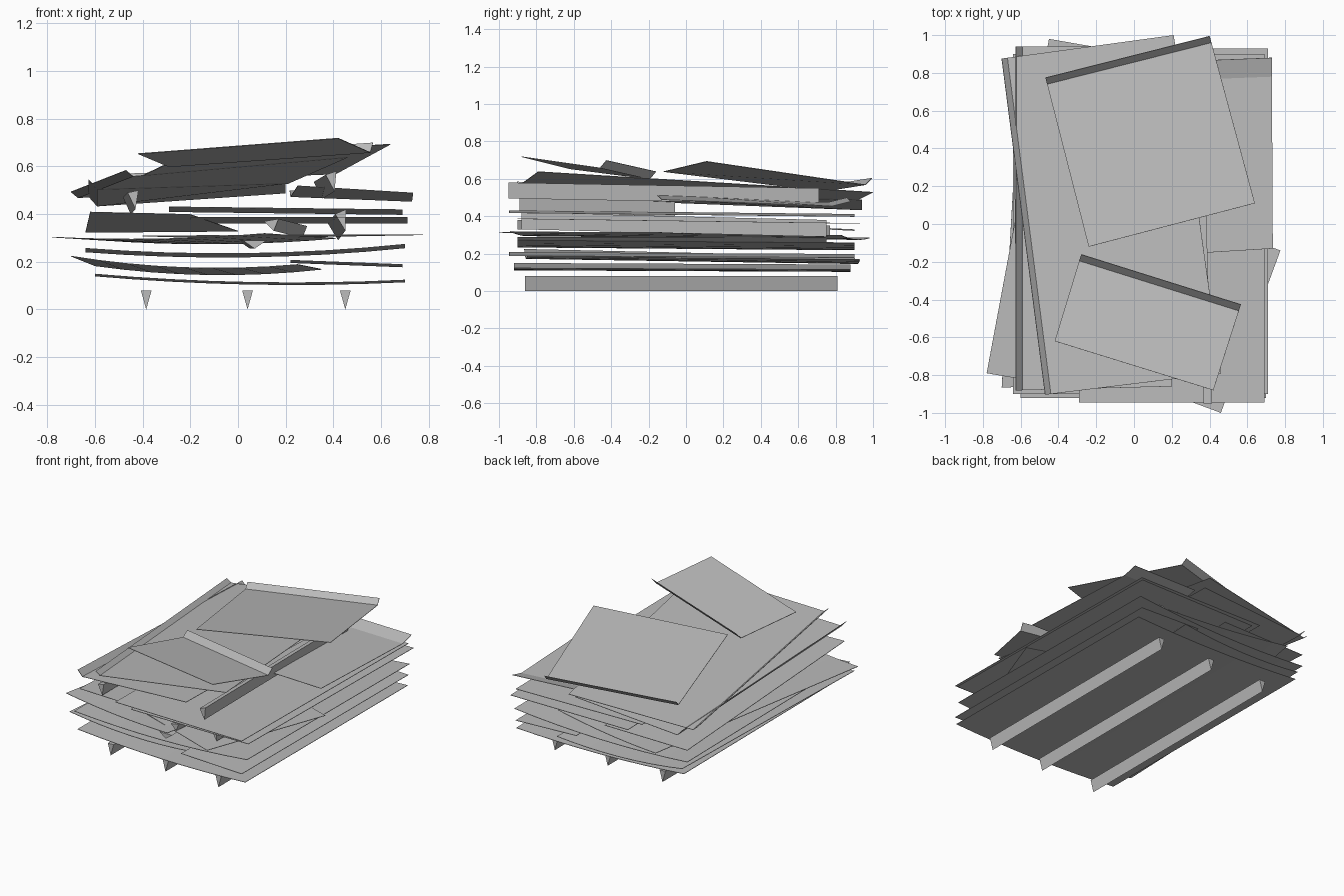
import bpy, bmesh
from mathutils import Vector

if "Cube" in bpy.data.objects:
    bpy.data.objects.remove(bpy.data.objects["Cube"])

grey = bpy.data.materials.new("plain_grey")
grey.use_nodes = True
grey.diffuse_color = (0.5, 0.5, 0.5, 1)
grey.node_tree.nodes["Principled BSDF"].inputs["Base Color"].default_value = (0.5, 0.5, 0.5, 1)


def add_object(name, bm):
    mesh = bpy.data.meshes.new(name)
    bm.to_mesh(mesh)
    bm.free()
    mesh.materials.append(grey)
    obj = bpy.data.objects.new(name, mesh)
    bpy.context.collection.objects.link(obj)
    return obj


def sheet(name, corners, sag=0.0, lip=None):
    """Thin panel through four corners; a lip (length, rise) may follow the edge of the last two."""
    a, b, c, d = map(Vector, corners)
    steps = 8 if sag else 1
    bm = bmesh.new()
    grid = []
    for i in range(steps + 1):
        u = i / steps
        drop = Vector((0, 0, -4 * sag * u * (1 - u)))
        near, far = a.lerp(b, u) + drop, d.lerp(c, u) + drop
        row = [near, far]
        if lip:
            out = far - near
            out.z = 0
            row.append(far + out.normalized() * lip[0] + Vector((0, 0, lip[1])))
        grid.append([bm.verts.new(p) for p in row])
    for r, s in zip(grid, grid[1:]):
        for j in range(len(r) - 1):
            bm.faces.new((r[j], s[j], s[j + 1], r[j + 1]))
    thick = add_object(name, bm).modifiers.new("thickness", "SOLIDIFY")
    thick.thickness = 0.003


def flat_sheet(name, x0, x1, y0, y1, zl, zr, sag=0.0, fall=0.0):
    """Square-set panel with a left and right height and a fall to the back."""
    sheet(name, [(x0, y0, zl), (x1, y0, zr), (x1, y1, zr - fall), (x0, y1, zl - fall)], sag)


def bar(name, start, end, width=0.045, height=0.07, lean=0.0):
    """Triangular batten, its point down; start and end are the top centres."""
    bm = bmesh.new()
    ends = []
    for p in (Vector(start), Vector(end)):
        offsets = ((-width / 2, 0), (width / 2, lean), (lean, -height))
        ends.append([bm.verts.new(p + Vector((x, 0, z))) for x, z in offsets])
    f, k = ends
    bm.faces.new(f)
    bm.faces.new(k[::-1])
    for i in range(3):
        j = (i + 1) % 3
        bm.faces.new((f[i], k[i], k[j], f[j]))
    bmesh.ops.recalc_face_normals(bm, faces=bm.faces)
    add_object(name, bm)


# Battens under the pile
for label, x in (("right", -0.385), ("middle", 0.04), ("left", 0.45)):
    bar("base_batten_" + label, (x, -0.86, 0.08), (x, 0.81, 0.08), height=0.08)

# Lower sheets
flat_sheet("bottom_sheet", -0.60, 0.70, -0.92, 0.88, 0.15, 0.125, 0.022, 0.008)
sheet("second_sheet", [(-0.70, -0.865, 0.225), (0.25, -0.85, 0.19),
                       (0.35, 0.93, 0.17), (-0.60, 0.90, 0.185)], 0.03)
flat_sheet("second_narrow_sheet", 0.22, 0.69, -0.945, 0.90, 0.208, 0.19, 0, 0.01)
flat_sheet("third_sheet", -0.64, 0.70, -0.90, 0.90, 0.258, 0.275, 0.03, 0.015)
sheet("turned_sheet", [(-0.78, -0.79, 0.305), (0.11, -0.94, 0.32),
                       (0.41, 0.83, 0.30), (-0.45, 0.98, 0.285)], 0.015)
sheet("turned_half_sheet", [(-0.40, -0.68, 0.31), (0.46, -1.0, 0.315),
                            (0.775, -0.14, 0.315), (-0.08, 0.18, 0.30)])

# Middle sheets
sheet("middle_right_sheet", [(-0.62, -0.87, 0.41), (-0.20, -0.87, 0.40),
                             (0.0, 0.90, 0.33), (-0.64, 0.90, 0.325)])
flat_sheet("middle_left_sheet", -0.20, 0.71, -0.90, 0.93, 0.388, 0.388, 0, 0.025)
flat_sheet("upper_left_sheet", -0.29, 0.69, -0.945, 0.90, 0.432, 0.42, 0, 0.02)

# Loose battens between the sheets
bar("middle_batten_left", (0.43, -0.88, 0.40), (0.40, 0.75, 0.36), lean=0.02)
bar("middle_batten_centre", (0.14, -0.90, 0.37), (0.26, 0.77, 0.34), 0.06, 0.04, 0.01)
bar("middle_batten_low", (0.07, -0.90, 0.29), (0.05, 0.75, 0.29), 0.1, 0.035)
bar("upper_batten_right", (-0.44, -0.89, 0.49), (-0.46, -0.06, 0.47), lean=0.01)
bar("upper_batten_left", (0.39, -0.95, 0.565), (0.34, 0.71, 0.535), lean=0.015)

# Upper sheets, lifted at the front; the lip edge comes last
sheet("upper_right_sheet", [(0.20, -0.86, 0.53), (0.20, 0.94, 0.49),
                            (-0.59, 0.94, 0.435), (-0.59, -0.88, 0.505)], 0, (0.035, 0.04))
sheet("tilted_side_sheet", [(0.25, -0.16, 0.52), (0.735, -0.13, 0.49),
                            (0.73, 0.78, 0.455), (0.22, 0.76, 0.475)], 0, (0.1, 0.025))
sheet("large_top_sheet", [(0.46, -0.79, 0.64), (0.21, 1.0, 0.53),
                          (-0.67, 0.88, 0.47), (-0.44, -0.90, 0.56)], 0, (0.03, 0.025))
sheet("top_back_sheet", [(-0.24, -0.12, 0.64), (0.64, 0.11, 0.695),
                         (0.41, 0.96, 0.57), (-0.46, 0.74, 0.535)], 0, (0.035, 0.035))
sheet("top_front_sheet", [(-0.42, -0.62, 0.655), (0.42, -0.88, 0.72),
                          (0.555, -0.46, 0.66), (-0.29, -0.195, 0.60)], 0, (0.035, 0.04))
